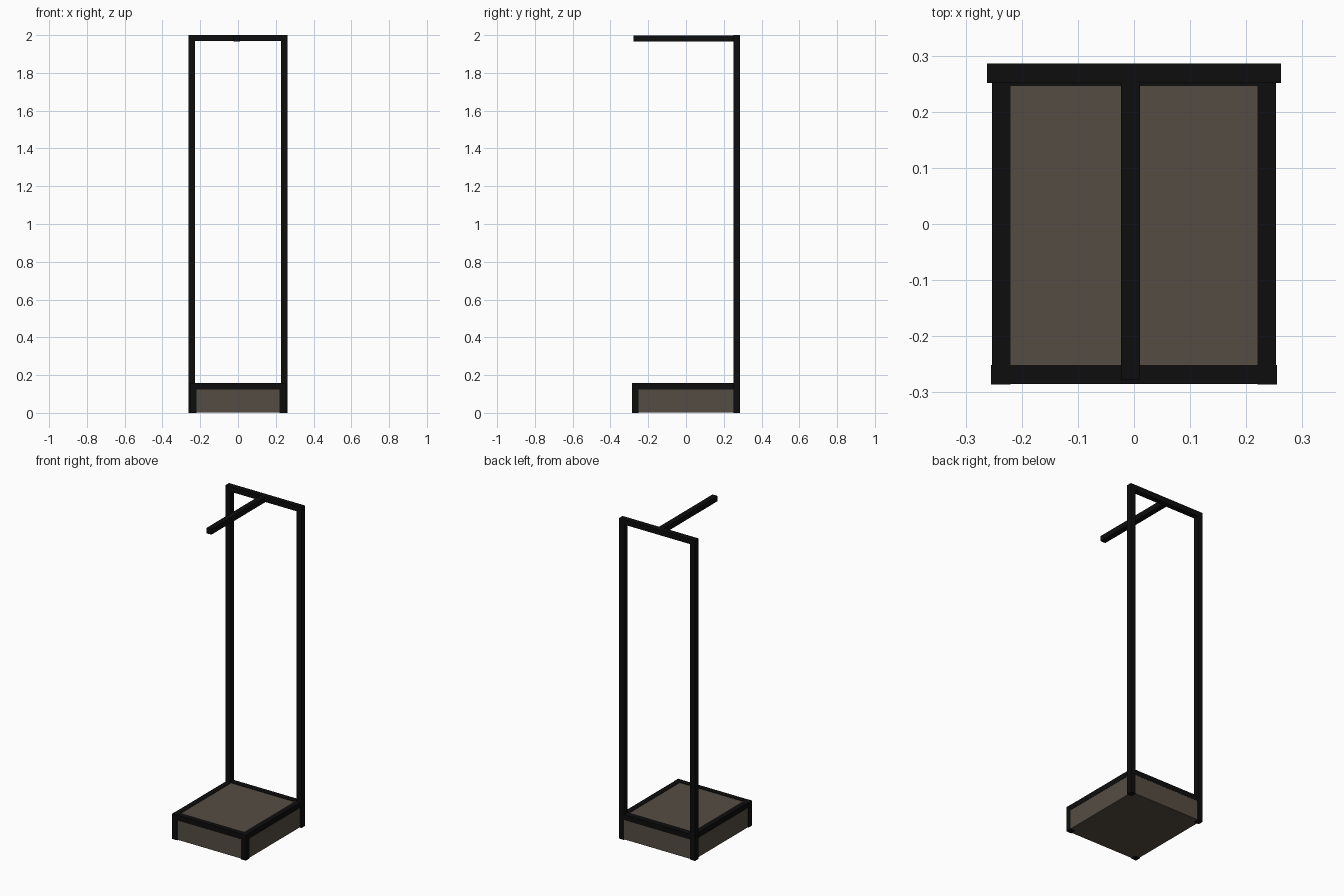
import bpy

if "Cube" in bpy.data.objects:
    bpy.data.objects.remove(bpy.data.objects["Cube"])


def material(name, rgb):
    m = bpy.data.materials.new(name)
    m.diffuse_color = (*rgb, 1)
    m.use_nodes = True
    m.node_tree.nodes["Principled BSDF"].inputs["Base Color"].default_value = m.diffuse_color
    return m


BLACK = material("black metal", (0.004, 0.004, 0.004))
BROWN = material("dark brown panel", (0.09, 0.073, 0.055))


def box(name, x, y, z, mat):
    """Box from (min, max) ranges on each axis."""
    bpy.ops.mesh.primitive_cube_add(size=1)
    o = bpy.context.object
    o.name = name
    o.location = [(a + b) / 2 for a, b in (x, y, z)]
    o.scale = [b - a for a, b in (x, y, z)]
    bpy.ops.object.transform_apply(location=True, rotation=False, scale=True)
    o.data.materials.append(mat)
    return o


def span(side, a, b):
    """Range mirrored to the given side."""
    return tuple(sorted((side * a, side * b)))


# Solid base block, set just inside the frame
box("base_block", (-0.252, 0.252), (-0.2835, 0.2835), (0.003, 0.1545), BROWN)

# Parts repeated left and right
for s, label in ((-1, "left"), (1, "right")):
    box(label + "_front_leg", span(s, 0.22, 0.2545), (-0.286, -0.2515), (0, 0.157), BLACK)
    box(label + "_side_rail", span(s, 0.22, 0.2535), (-0.2515, 0.2515), (0.124, 0.157), BLACK)
    box(label + "_back_post", span(s, 0.228, 0.262), (0.2515, 0.2857), (0, 1.968), BLACK)

# Front and back base rails
box("front_rail", (-0.22, 0.22), (-0.285, -0.2515), (0.124, 0.157), BLACK)
box("back_rail", (-0.228, 0.228), (0.246, 0.2845), (0.124, 0.157), BLACK)

# Top crossbar and hanging arm
box("top_bar", (-0.262, 0.262), (0.2515, 0.2857), (1.968, 2.0), BLACK)
box("hanging_arm", (-0.023, 0.011), (-0.278, 0.2515), (1.966, 1.999), BLACK)
